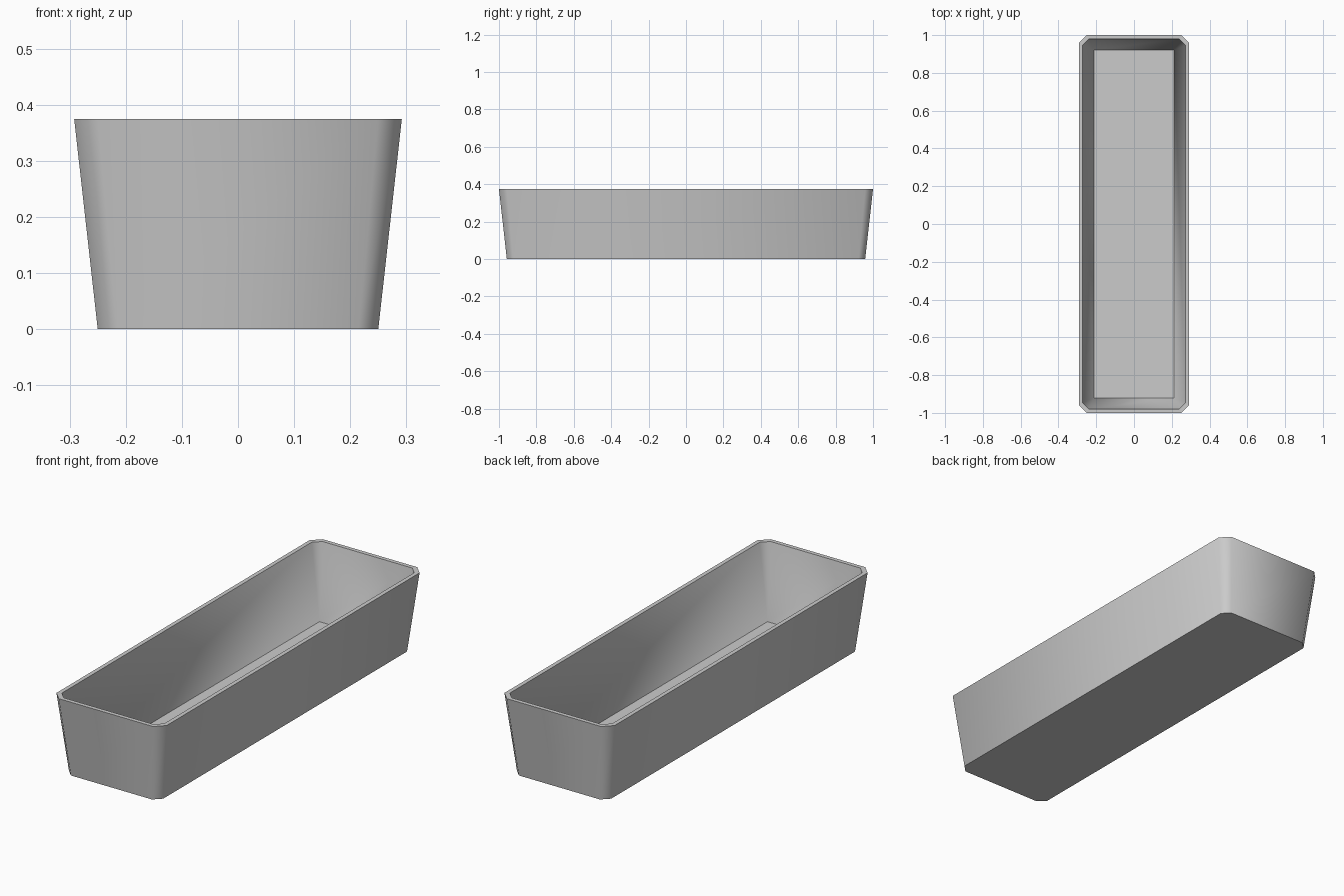
import bpy, bmesh, math

# Remove the default cube
cube = bpy.data.objects.get("Cube")
if cube:
    bpy.data.objects.remove(cube, do_unlink=True)

# Single grey material
grey = bpy.data.materials.new("plain grey")
grey.use_nodes = True
colour = (0.6, 0.6, 0.6, 1)
grey.diffuse_color = colour
grey.node_tree.nodes["Principled BSDF"].inputs["Base Color"].default_value = colour


def ring(bm, hx, hy, z, cut):
    """Rectangle with chamfered corners, counter-clockwise from above."""
    points = []
    for sx, sy in ((1, 1), (-1, 1), (-1, -1), (1, -1)):
        pair = [(sx * hx, sy * (hy - cut)), (sx * (hx - cut), sy * hy)]
        points += pair if sx == sy else pair[::-1]
    return [bm.verts.new((x, y, z)) for x, y in points]


# Tray shell: outer base, outer rim, inner rim, inner floor
bm = bmesh.new()
rings = [ring(bm, *spec) for spec in (
    (0.25, 0.958, 0, 0.035),
    (0.292, 1.0, 0.375, 0.042),
    (0.272, 0.98, 0.375, 0.034),
    (0.213, 0.921, 0.02, 0),
)]
bm.faces.new(rings[0][::-1])
for low, high in zip(rings, rings[1:]):
    for i in range(len(low)):
        j = (i + 1) % len(low)
        bm.faces.new((low[i], low[j], high[j], high[i]))
bm.faces.new(rings[-1])

# The square floor corners merge, so the inner chamfers end in points
bmesh.ops.remove_doubles(bm, verts=bm.verts, dist=0.0001)
bmesh.ops.recalc_face_normals(bm, faces=bm.faces)
mesh = bpy.data.meshes.new("tray")
bm.to_mesh(mesh)
bm.free()
mesh.materials.append(grey)
tray = bpy.data.objects.new("tray", mesh)
bpy.context.collection.objects.link(tray)

# Smooth walls, sharp rim and floor edges
bpy.context.view_layer.objects.active = tray
tray.select_set(True)
bpy.ops.object.shade_smooth_by_angle(angle=math.radians(60))
